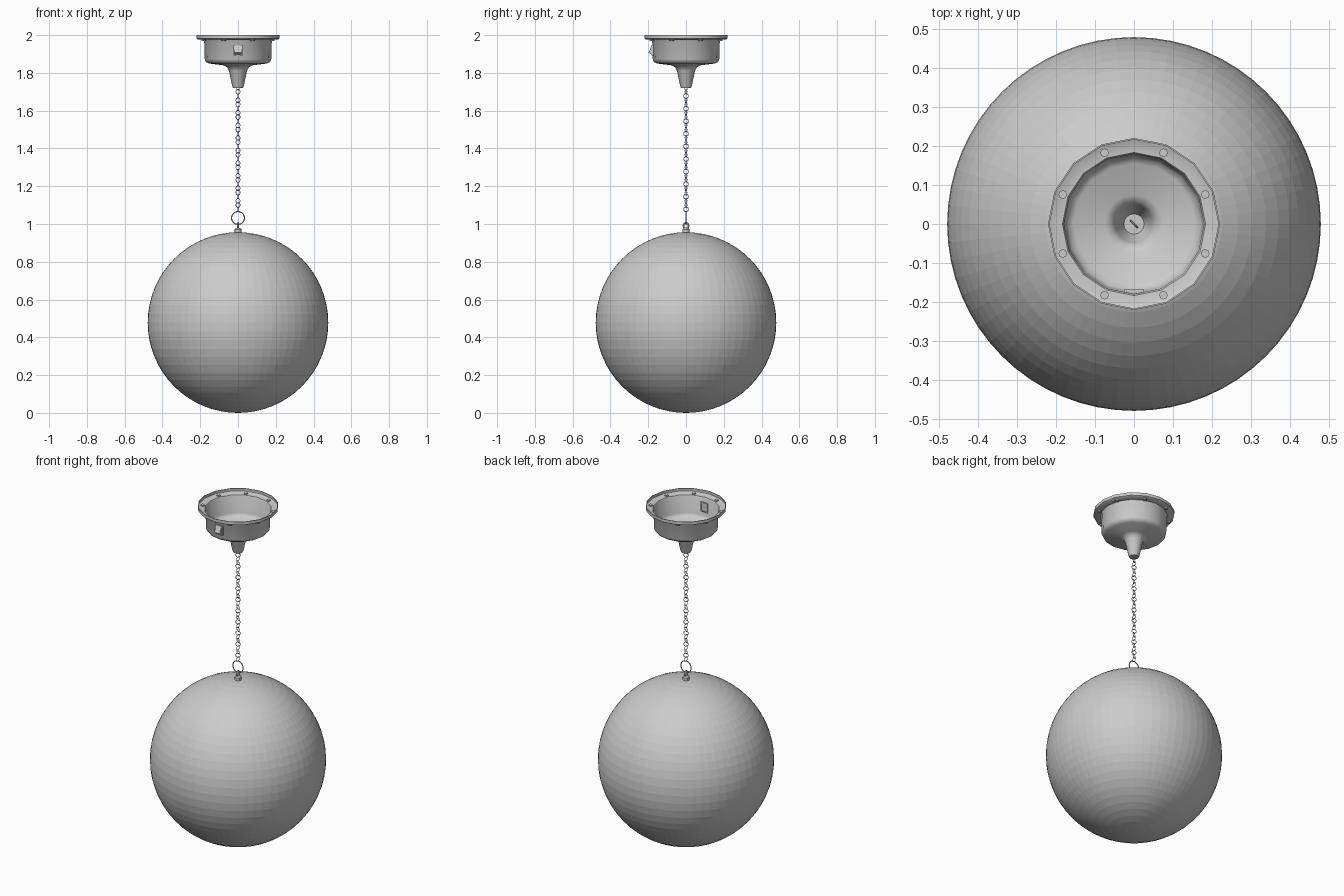
import bpy, bmesh, math
from mathutils import Matrix, Vector

if "Cube" in bpy.data.objects:
    bpy.data.objects.remove(bpy.data.objects["Cube"], do_unlink=True)

grey = bpy.data.materials.new("light grey")
grey.use_nodes = True
GREY = (0.6, 0.6, 0.6, 1)
grey.diffuse_color = GREY
grey.node_tree.nodes["Principled BSDF"].inputs["Base Color"].default_value = GREY


def finish(name, bm, smooth=None):
    bmesh.ops.recalc_face_normals(bm, faces=bm.faces)
    mesh = bpy.data.meshes.new(name)
    bm.to_mesh(mesh)
    bm.free()
    mesh.materials.append(grey)
    obj = bpy.data.objects.new(name, mesh)
    bpy.context.collection.objects.link(obj)
    if smooth:
        bpy.ops.object.select_all(action="DESELECT")
        obj.select_set(True)
        bpy.context.view_layer.objects.active = obj
        bpy.ops.object.shade_smooth_by_angle(angle=math.radians(smooth))
    return obj


def lathe(name, profile, sides, smooth=None):
    bm = bmesh.new()
    verts = [bm.verts.new((r, 0, z)) for r, z in profile]
    edges = [bm.edges.new(pair) for pair in zip(verts, verts[1:])]
    bmesh.ops.spin(bm, geom=verts + edges, cent=(0, 0, 0), axis=(0, 0, 1),
                   angle=math.tau, steps=sides, use_duplicate=False)
    bmesh.ops.remove_doubles(bm, verts=bm.verts, dist=0.0001)
    return finish(name, bm, smooth)


def add_loop(bm, z, width, height, wire, turn, steps=12, sides=5):
    """Closed oval of wire standing upright, turned about z."""
    rot = Matrix.Rotation(turn, 3, "Z")
    rings = []
    for i in range(steps):
        a = math.tau * i / steps
        centre = Vector((width * math.cos(a), 0, height * math.sin(a)))
        out = Vector((math.cos(a), 0, math.sin(a)))
        ring = []
        for j in range(sides):
            b = math.tau * j / sides
            p = centre + wire * (math.cos(b) * out + math.sin(b) * Vector((0, 1, 0)))
            ring.append(bm.verts.new(rot @ p + Vector((0, 0, z))))
        rings.append(ring)
    for i in range(steps):
        r, s = rings[i], rings[(i + 1) % steps]
        for j in range(sides):
            k = (j + 1) % sides
            bm.faces.new((r[j], r[k], s[k], s[j]))


# Faceted mirror ball
bm = bmesh.new()
bmesh.ops.create_uvsphere(bm, u_segments=64, v_segments=32, radius=0.478,
                          matrix=Matrix.Translation((0, 0, 0.478)))
finish("mirror_ball", bm)

# Eyelet base and loop on top of the ball
lathe("ball_cap", [(0, 0.95), (0.018, 0.95), (0.018, 0.972), (0.012, 0.98), (0, 0.98)], 12, 30)
bm = bmesh.new()
add_loop(bm, 0.991, 0.013, 0.015, 0.005, math.pi / 2)
finish("ball_eyelet", bm, 60)

# Large ring joining ball and chain
bm = bmesh.new()
add_loop(bm, 1.032, 0.034, 0.034, 0.003, 0, steps=24, sides=6)
finish("hanging_ring", bm, 60)

# Chain of thin links with varied turns
bm = bmesh.new()
count, top, bottom = 30, 1.722, 1.078
turns = (-45, 30, 90)
for i in range(count):
    z = top + (bottom - top) * i / (count - 1)
    turn = turns[i % 3] if i == 0 else (-25, 25, 90)[i % 3]
    add_loop(bm, z, 0.0125, 0.0135, 0.002, math.radians(turn), steps=10, sides=4)
finish("chain", bm, 60)

# Open ceiling cup with flange, upturned lip and tapered spout
lathe("motor_cup", [
    (0.216, 2.0), (0.220, 2.0), (0.220, 1.982), (0.214, 1.978), (0.183, 1.976),
    (0.179, 1.970), (0.176, 1.872), (0.170, 1.859), (0.155, 1.850),
    (0.075, 1.840), (0.058, 1.830), (0.048, 1.812), (0.030, 1.728),
    (0.026, 1.720), (0, 1.720)], 16, 35)

# Screws around the flange
bm = bmesh.new()
for i in range(8):
    a = math.tau * (i + 0.5) / 8
    bmesh.ops.create_cone(
        bm, cap_ends=True, segments=8, radius1=0.011, radius2=0.011, depth=0.014,
        matrix=Matrix.Translation((0.197 * math.cos(a), 0.197 * math.sin(a), 1.976)))
finish("flange_screws", bm, 30)

# Switch frame on the front wall
bm = bmesh.new()
for sx, sz, w, h in ((-1, 0, 0.006, 0.056), (1, 0, 0.006, 0.056),
                     (0, -1, 0.05, 0.006), (0, 1, 0.05, 0.006)):
    bmesh.ops.create_cube(
        bm, size=1,
        matrix=Matrix.Translation((sx * 0.022, -0.175, 1.92 + sz * 0.025))
        @ Matrix.Diagonal((w, 0.016, h, 1)))
finish("switch_frame", bm)

# Wedge-shaped rocker inside the frame
bm = bmesh.new()
side = [(-0.172, 1.944), (-0.182, 1.944), (-0.199, 1.907), (-0.182, 1.896), (-0.172, 1.896)]
face = bm.faces.new([bm.verts.new((-0.018, y, z)) for y, z in side])
grown = bmesh.ops.extrude_face_region(bm, geom=[face], use_keep_orig=True)
moved = [v for v in grown["geom"] if isinstance(v, bmesh.types.BMVert)]
bmesh.ops.translate(bm, verts=moved, vec=(0.036, 0, 0))
finish("switch_rocker", bm)
